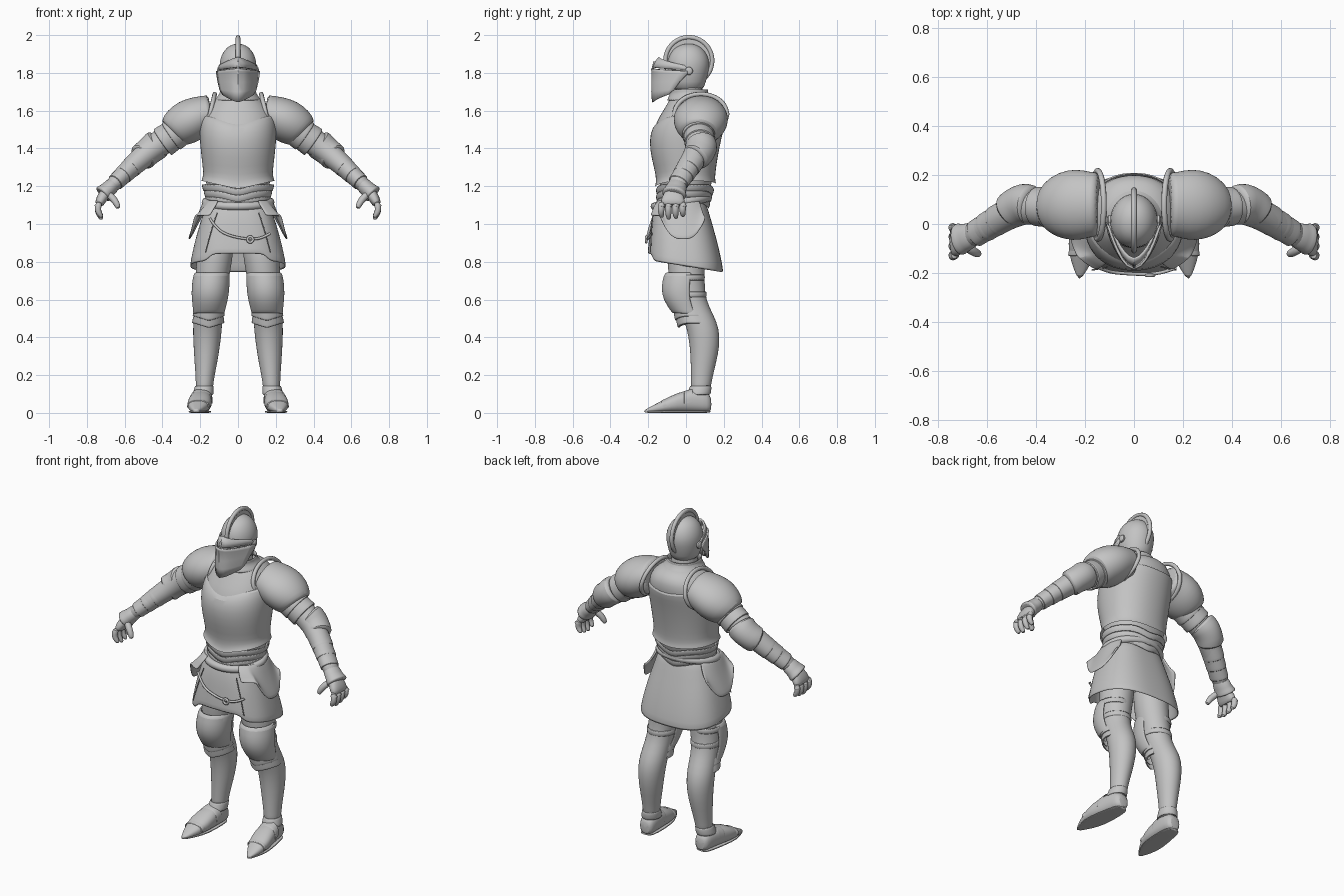
import bpy, bmesh
from math import sin, cos, pi, radians, copysign
from mathutils import Vector

cube = bpy.data.objects.get("Cube")
if cube:
    bpy.data.objects.remove(cube)

steel = bpy.data.materials.new("grey steel")
steel.use_nodes = True
grey = (0.55, 0.55, 0.55, 1)
steel.diffuse_color = grey
steel.node_tree.nodes["Principled BSDF"].inputs["Base Color"].default_value = grey


def finish(name, bm, mirror, thick=0, sub=1):
    """Turn a bmesh into a smooth, optionally mirrored object."""
    bmesh.ops.recalc_face_normals(bm, faces=bm.faces)
    mesh = bpy.data.meshes.new(name)
    bm.to_mesh(mesh)
    bm.free()
    mesh.materials.append(steel)
    ob = bpy.data.objects.new(name, mesh)
    bpy.context.collection.objects.link(ob)
    if mirror:
        ob.modifiers.new("Mirror", 'MIRROR').use_mirror_merge = False
    if thick:
        ob.modifiers.new("Solidify", 'SOLIDIFY').thickness = thick
    if sub:
        ob.modifiers.new("Subdivision", 'SUBSURF').levels = sub
        ob.modifiers["Subdivision"].render_levels = sub
    bpy.ops.object.select_all(action='DESELECT')
    ob.select_set(True)
    bpy.context.view_layer.objects.active = ob
    bpy.ops.object.shade_smooth_by_angle(angle=radians(40))


def skin(bm, rows, closed, cap=False):
    """Join rows of points with quads."""
    vs = [[bm.verts.new(p) for p in row] for row in rows]
    n = len(vs[0])
    for r, s in zip(vs, vs[1:]):
        for i in range(n if closed else n - 1):
            j = (i + 1) % n
            bm.faces.new((r[i], r[j], s[j], s[i]))
    if cap:
        bm.faces.new(vs[0])
        bm.faces.new(vs[-1])


def rings(stations, axis, power=2, arc=(0, 360), n=24, shape=None):
    """Superelliptic cross-sections (x, y, z, width, depth) along z, y or a path."""
    full = arc[1] - arc[0] >= 360
    out = []
    for k, (x, y, z, a, b) in enumerate(stations):
        u, v = Vector((1, 0, 0)), Vector((0, 1, 0))
        if axis == 'y':
            v = Vector((0, 0, 1))
        elif axis == 'path':
            p, q = stations[max(k - 1, 0)], stations[min(k + 1, len(stations) - 1)]
            d = (Vector(q[:3]) - Vector(p[:3])).normalized()
            u = v.cross(d).normalized()
            v = d.cross(u)
        row = []
        for i in range(n if full else n + 1):
            t = radians(arc[0] + (arc[1] - arc[0]) * i / n)
            c, s = (copysign(abs(w) ** (2 / power), w) for w in (cos(t), sin(t)))
            p = Vector((x, y, z)) + u * a * c + v * b * s
            if shape:
                shape(p, k)
            row.append(p)
        out.append(row)
    return out, full


def loft(name, stations, axis='z', mirror=False, cap=True, thick=0, sub=1, **kw):
    bm = bmesh.new()
    rows, full = rings(stations, axis, **kw)
    skin(bm, rows, full, cap and full and not thick)
    finish(name, bm, mirror, thick, sub)


def body(*rows):
    """Stations from (height, half width, front y, back y)."""
    return [(0, (f + b) / 2, z, w, (b - f) / 2) for z, w, f, b in rows]


def lames(name, start, end, count, axis='path', flare=1.05, **kw):
    """Overlapping plates, each flaring toward its far edge."""
    bm = bmesh.new()
    a, b = Vector(start), Vector(end)
    for i in range(count):
        pair = []
        for t, s in ((i - 0.1, 0.98), (i + 0.85, flare), (i + 1, flare), (i + 1.02, 0.95)):
            p = a.lerp(b, t / count)
            pair.append((p[0], p[1], p[2], p[3] * s, p[4] * s))
        rows, full = rings(pair, axis, **kw)
        skin(bm, rows, full)
    finish(name, bm, True)


def rope(name, pts, r, mirror=False, closed=False):
    """Round rolled edge or strap through the points."""
    cu = bpy.data.curves.new(name, 'CURVE')
    cu.dimensions = '3D'
    cu.bevel_depth, cu.bevel_resolution, cu.resolution_u = r, 2, 4
    sp = cu.splines.new('NURBS')
    sp.points.add(len(pts) - 1)
    for q, p in zip(sp.points, pts):
        q.co = (*p, 1)
    sp.use_cyclic_u, sp.use_endpoint_u, sp.order_u = closed, True, 3
    cu.materials.append(steel)
    ob = bpy.data.objects.new(name, cu)
    bpy.context.collection.objects.link(ob)
    if mirror:
        ob.modifiers.new("Mirror", 'MIRROR').use_mirror_merge = False


def hoop(c, ry, rz, lean=0, n=20):
    return [(c[0] + lean * sin(2 * pi * i / n), c[1] + ry * cos(2 * pi * i / n),
             c[2] + rz * sin(2 * pi * i / n)) for i in range(n)]


# Helmet, crest and hinges
loft("helmet", body((1.70, .07, -.07, .09), (1.75, .088, -.085, .105), (1.82, .1, -.1, .125),
                    (1.87, .098, -.1, .125), (1.92, .075, -.075, .1), (1.945, .045, -.04, .065),
                    (1.955, .012, 0, .03)))
loft("crest", [(x, .015, 1.865, .126, .126) for x in (-.005, .005)], axis='path', n=40, sub=0)
rope("crest_rim", hoop((0, .015, 1.865), .124, .124, n=32), .012, closed=True)
loft("visor_hinge", [(.09, .015, 1.81, .024, .024), (.106, .015, 1.81, .022, .022),
                     (.111, .015, 1.81, .012, .012)], axis='path', mirror=True, n=16)

# Pointed visor in two plates with an eye slit between: height, front y, half width, side y, side drop
visor = {"visor_brow": ((1.885, -.145, .102, -.01, .045), (1.86, -.165, .105, .005, .035),
                        (1.832, -.178, .106, .01, .018)),
         "visor_face": ((1.825, -.178, .106, .01, .016), (1.81, -.172, .106, .008, .018),
                        (1.75, -.173, .1, -.03, -.005), (1.70, -.174, .09, -.06, -.012),
                        (1.645, -.17, .075, -.09, -.04))}
for name, table in visor.items():
    bm = bmesh.new()
    skin(bm, [[Vector((w * copysign(abs(t) ** .8, t), yf + (ys - yf) * abs(t) ** 1.5,
                       z - drop * abs(t))) for t in [i / 6 for i in range(-6, 7)]]
              for z, yf, w, ys, drop in table], False)
    finish(name, bm, False, thick=.01, sub=0)
rope("visor_ridge", [(0, -.165, 1.86), (0, -.178, 1.83), (0, -.174, 1.75), (0, -.171, 1.65)], .006)

# Neck and gorget
loft("neck", body((1.62, .085, -.07, .11), (1.78, .072, -.06, .085)))
loft("gorget", body((1.65, .12, -.095, .145), (1.675, .095, -.08, .12), (1.70, .085, -.075, .105),
                    (1.715, .09, -.08, .11)), cap=False, thick=.01)

# Torso, breastplate and waist plates
loft("torso", body((1.04, .15, -.12, .09), (1.14, .155, -.13, .11), (1.20, .168, -.14, .135),
                   (1.26, .176, -.145, .145), (1.36, .188, -.17, .16),
                   (1.46, .198, -.183, .18), (1.54, .198, -.16, .2), (1.61, .178, -.115, .205),
                   (1.655, .135, -.09, .18), (1.685, .09, -.075, .12)), power=2.2)


def dip(p, k):
    """Point the lower edge down and scoop the upper edge at the front."""
    front = max(0, 1 - abs(p.x) / .2) * (1 if p.y < 0 else .4)
    p.z -= front * (.045 if k in (0, 1, 6, 7) else .015)


loft("breastplate", body((1.23, .194, -.17, .16), (1.25, .188, -.16, .155), (1.27, .183, -.158, .155),
                         (1.36, .195, -.184, .168), (1.46, .205, -.197, .188),
                         (1.53, .204, -.178, .206), (1.575, .196, -.15, .213),
                         (1.58, .185, -.14, .205)),
     power=2.2, cap=False, shape=dip, n=32)
for i, w in enumerate((.163, .17, .18)):
    loft("waist_plate", body((1.105 + .034 * i, w - .002, -.148, .115 + .01 * i),
                             (1.145 + .034 * i, w + .008, -.155, .125 + .01 * i)),
         cap=False, thick=.008, shape=lambda p, k: setattr(p, "z", p.z - .28 * max(0, .1 - abs(p.x))))

# Belt and skirt
belt = [(.172 * cos(t), -.025 + .142 * sin(t), 1.115 + .022 * sin(t))
        for t in [2 * pi * i / 24 for i in range(24)]]
rope("belt", belt, .022, closed=True)


def hem(p, k):
    """Raise the lower edge toward the front, with a shallow arch in the middle."""
    low = k / 4
    p.z += low * ((.15 - p.y) * .16 + (.035 if p.y < -.1 and abs(p.x) < .17 else 0))


skirt = body((1.12, .165, -.155, .105), (1.03, .19, -.178, .13), (.93, .22, -.19, .16),
             (.83, .242, -.198, .185), (.75, .257, -.205, .2))
loft("skirt", skirt, power=2.6, cap=False, thick=.01, shape=hem, n=40)
rope("skirt_seam", [(.11, -.174, 1.06), (.145, -.185, .96), (.172, -.188, .85)], .003, mirror=True)
rope("hanging_strap", [(-.15, -.175, 1.03), (-.11, -.195, .97), (-.04, -.203, .935), (.06, -.207, .918),
                       (.13, -.196, .925), (.17, -.18, .95)], .007)
rope("strap_ring", [(x, -.21, z) for x, z in [(.065 + .016 * cos(t), .918 + .016 * sin(t))
                    for t in [pi * i / 4 for i in range(8)]]], .007, closed=True)


def tasset_edge(p, k):
    """Round the lower edge of the hip plate."""
    p.z += k / 4 * min(.13, .08 * (abs(p.y + .015) / .1) ** 3)


loft("hip_plate", body((1.13, .182, -.165, .12), (1.07, .205, -.19, .14), (1.02, .225, -.2, .15),
                       (.96, .25, -.21, .16), (.92, .266, -.215, .165)),
     arc=(-58, 38), power=2.3, mirror=True, thick=.012, shape=tasset_edge, n=24)

# Shoulder plates with raised inner rim
loft("shoulder_plate", [(.138, .08, 1.583, .108, .138), (.16, .08, 1.58, .1, .128),
                        (.2, .08, 1.572, .108, .142), (.26, .078, 1.545, .119, .148),
                        (.315, .07, 1.51, .108, .128), (.345, .065, 1.485, .09, .1),
                        (.347, .065, 1.483, .075, .08)],
     axis='path', mirror=True)
rope("shoulder_rim", hoop((.148, .078, 1.582), .14, .107, lean=-.025), .012, mirror=True, closed=True)

# Arms
loft("arm", [(.2, .07, 1.56, .08, .09), (.36, .07, 1.465, .076, .075), (.46, .07, 1.395, .066, .066),
             (.56, .015, 1.305, .056, .062), (.64, -.035, 1.23, .045, .054),
             (.69, -.058, 1.18, .034, .045)], axis='path', mirror=True)
lames("upper_arm_plates", (.31, .065, 1.495, .085, .088), (.4, .072, 1.432, .08, .077), 2)
loft("elbow_plate", [(.415, .077, 1.432, .066, .07), (.425, .079, 1.424, .084, .084),
                     (.45, .085, 1.404, .078, .085), (.49, .068, 1.37, .073, .08),
                     (.508, .052, 1.354, .078, .076), (.515, .046, 1.348, .062, .066)],
     axis='path', mirror=True)
lames("forearm_plates", (.53, .034, 1.332, .058, .064), (.65, -.04, 1.22, .044, .054), 3, flare=1.04)
loft("gauntlet_cuff", [(.645, -.036, 1.225, .044, .054), (.69, -.056, 1.18, .04, .054),
                       (.712, -.062, 1.16, .052, .068), (.718, -.064, 1.154, .05, .066)],
     axis='path', mirror=True)

# Hands
loft("palm", [(.69, -.06, 1.18, .03, .042), (.712, -.066, 1.15, .03, .055),
              (.73, -.07, 1.12, .028, .066), (.737, -.07, 1.095, .02, .062)],
     axis='path', mirror=True, power=2.5, n=16)
for i, name in enumerate(("index_finger", "middle_finger", "ring_finger", "little_finger")):
    y, short = -.128 + .038 * i, .012 * abs(i - 1.3)
    path = [(.732, y, 1.12), (.744, y - .004, 1.085), (.738, y - .004, 1.05 + short / 2),
            (.718, y, 1.018 + short)]
    loft(name, [(*p, r, r) for p, r in zip(path, (.017, .019, .017, .011))],
         axis='path', mirror=True, n=10)
    loft(name + "_knuckle", [(*p, .02, .02) for p in ((.739, y, 1.105), (.745, y, 1.085))],
         axis='path', mirror=True, n=10)
loft("thumb", [(.695, -.085, 1.165, .018, .02), (.665, -.108, 1.14, .02, .02),
               (.642, -.12, 1.11, .018, .018), (.632, -.124, 1.08, .013, .013)],
     axis='path', mirror=True, n=12)

# Legs
loft("leg", [(.11, 0, .98, .1, .1), (.126, 0, .8, .096, .1), (.14, .005, .68, .086, .094),
             (.15, .02, .6, .077, .085), (.157, .06, .52, .075, .085), (.162, .09, .45, .078, .086),
             (.165, .1, .36, .071, .08), (.17, .092, .26, .06, .067), (.177, .08, .16, .045, .053),
             (.18, .075, .08, .046, .052)], mirror=True)


def chevron(p, k):
    """Bring the plate's lower edge to a point at the front."""
    p.z -= .025 * max(0, 1 - abs(p.x - .153) / .08) * (p.y < 0.02)


loft("knee_plate", [(.137, -.003, .745, .088, .1), (.14, -.01, .735, .097, .108),
                    (.146, -.02, .66, .101, .112), (.149, -.015, .6, .096, .106),
                    (.153, .01, .54, .084, .092), (.155, .02, .525, .083, .088)],
     arc=(-200, 20), thick=.01, mirror=True)
lames("knee_lower_plates", (.154, .022, .55, .08, .088), (.158, .048, .475, .082, .088), 2,
      axis='z', arc=(-200, 20), shape=chevron)
for z, y, w in ((.61, .02, .084), (.70, .005, .09)):
    loft("leg_strap", [(.147, y, z, w, w + .006), (.147, y, z + .035, w, w + .006)],
         mirror=True, cap=False, thick=.008)

# Armoured shoes
loft("shoe", [(.186, .135, .045, .03, .035), (.187, .115, .056, .046, .054), (.19, .06, .064, .052, .062),
              (.198, -.01, .06, .06, .058), (.206, -.08, .047, .066, .045),
              (.214, -.15, .027, .046, .025), (.223, -.225, .008, .008, .006)],
     axis='y', mirror=True, power=2.4)
lames("shoe_plates", (.194, .03, .064, .06, .064), (.211, -.13, .032, .056, .033), 4,
      axis='y', arc=(-5, 185), power=2.4)
loft("sole", [(.188, .135, .006, .035, .006), (.19, .07, .006, .05, .006), (.206, -.08, .006, .062, .006),
              (.214, -.15, .006, .044, .006), (.223, -.226, .005, .008, .005)],
     axis='y', mirror=True, power=4)
loft("ankle_plate", [(.185, .065, .095, .056, .066), (.181, .075, .125, .052, .06),
                     (.179, .078, .145, .05, .057)], mirror=True, cap=False, thick=.008)
